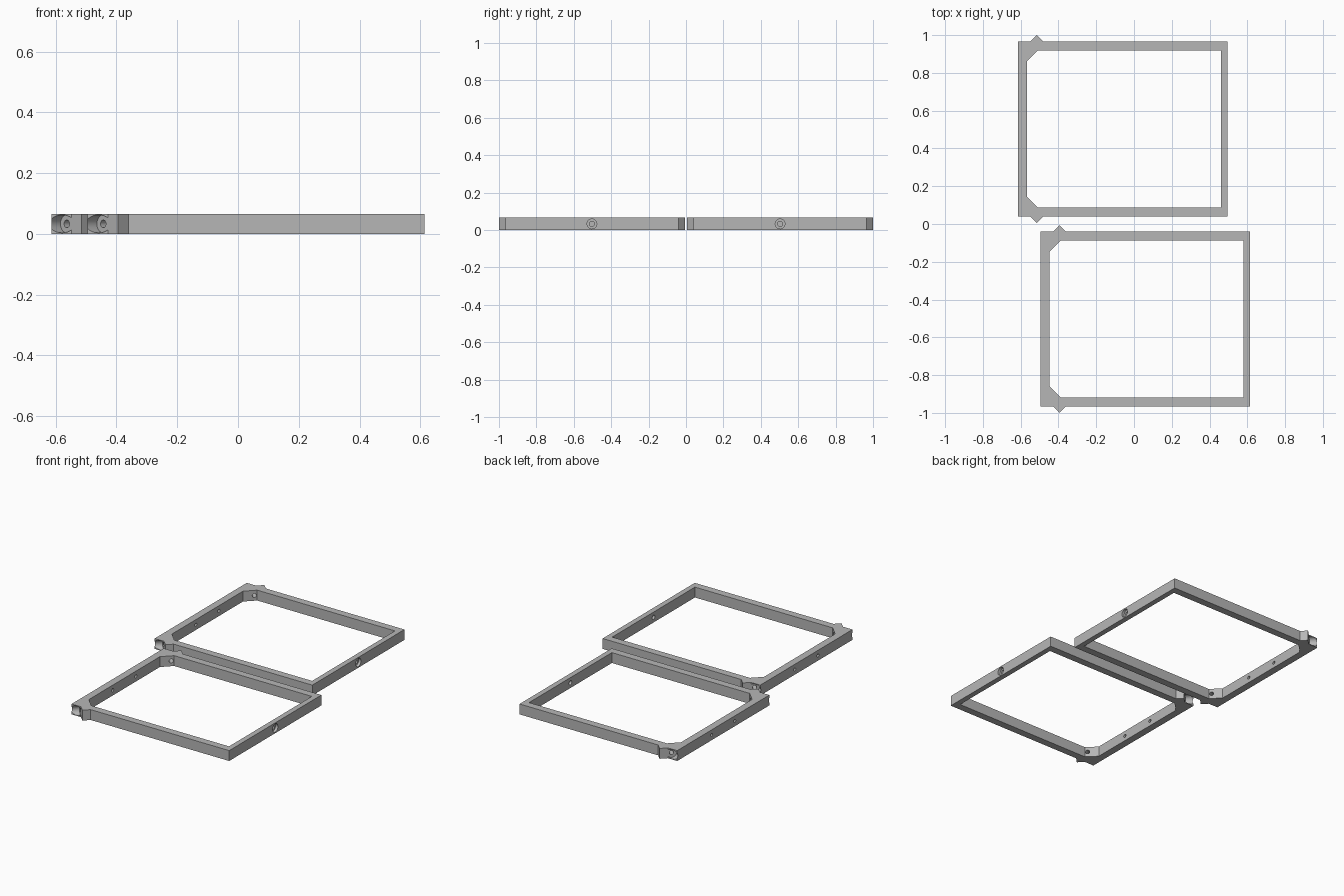
import bpy
import bmesh
from math import pi, sqrt
from mathutils import Vector

if "Cube" in bpy.data.objects:
    bpy.data.objects.remove(bpy.data.objects["Cube"], do_unlink=True)

HEIGHT = 0.066
LENGTH = 1.109        # along x
HALF = 0.463          # half width along y
WALL = 0.047          # side and left rails
THIN = 0.034          # right rail, also how far the corner lugs stick out
CHAMFER = 0.059
LUG_X = 0.10          # lug tip, measured from the left edge
MID_Z = HEIGHT / 2

grey = bpy.data.materials.new("Mid grey")
grey.use_nodes = True
colour = (0.47, 0.47, 0.47, 1)
grey.diffuse_color = colour
grey.node_tree.nodes["Principled BSDF"].inputs["Base Color"].default_value = colour


def add_object(name, bm):
    bmesh.ops.recalc_face_normals(bm, faces=bm.faces)
    mesh = bpy.data.meshes.new(name)
    bm.to_mesh(mesh)
    bm.free()
    mesh.materials.append(grey)
    obj = bpy.data.objects.new(name, mesh)
    bpy.context.collection.objects.link(obj)
    return obj


def prism(name, half_outline, z0, z1):
    """Mirror a half outline across y = 0 and extrude it upwards."""
    outline = half_outline + [(x, -y) for x, y in reversed(half_outline)]
    bm = bmesh.new()
    face = bm.faces.new([bm.verts.new((x, y, z0)) for x, y in outline])
    top = bmesh.ops.extrude_face_region(bm, geom=[face])["geom"]
    verts = [v for v in top if isinstance(v, bmesh.types.BMVert)]
    bmesh.ops.translate(bm, verts=verts, vec=(0, 0, z1 - z0))
    return add_object(name, bm)


def rod(start, end, radius):
    """Round cutter between two points."""
    start, end = Vector(start), Vector(end)
    axis = end - start
    bm = bmesh.new()
    bmesh.ops.create_cone(bm, cap_ends=True, segments=40, radius1=radius,
                          radius2=radius, depth=axis.length)
    obj = add_object("hole_cutter", bm)
    turn = axis.to_track_quat('Z', 'Y').to_matrix().to_4x4()
    turn.translation = (start + end) / 2
    obj.data.transform(turn)
    return obj


def cut(obj, cutters):
    """Subtract every cutter, bake the result and discard the cutters."""
    for cutter in cutters:
        cutter.hide_render = True
        mod = obj.modifiers.new("cut", 'BOOLEAN')
        mod.operation = 'DIFFERENCE'
        mod.solver = 'EXACT'
        mod.object = cutter
    bpy.context.view_layer.update()
    depsgraph = bpy.context.evaluated_depsgraph_get()
    baked = bpy.data.meshes.new_from_object(obj.evaluated_get(depsgraph))
    obj.modifiers.clear()
    obj.data = baked
    for cutter in cutters:
        bpy.data.objects.remove(cutter, do_unlink=True)


# Frame body with a pointed lug near each left corner
frame = prism("back_frame", [
    (0, HALF), (LUG_X - THIN, HALF), (LUG_X, HALF + THIN),
    (LUG_X + THIN, HALF), (LENGTH, HALF)], 0, HEIGHT)

# Window opening with chamfered left corners
inner = HALF - WALL
cutters = [prism("opening_cutter", [
    (WALL, inner - CHAMFER), (WALL + CHAMFER, inner),
    (LENGTH - THIN, inner)], -0.1, HEIGHT + 0.1)]

# Diagonal screw bores through the left corners, with recessed heads
for side in (1, -1):
    def along(t):
        return (0.051 + t, side * (HALF - 0.0155 - t), MID_Z)
    cutters.append(rod(along(-0.1), along(0), 0.0295))
    cutters.append(rod(along(-0.1), along(0.09), 0.0125))

# Two small through holes in the left rail
for y in (-0.116, 0.116):
    cutters.append(rod((-0.05, y, MID_Z), (WALL + 0.05, y, MID_Z), 0.010))

# Recessed screw hole in the middle of the right rail
cutters.append(rod((LENGTH - 0.017, 0, MID_Z), (LENGTH + 0.05, 0, MID_Z), 0.026))
cutters.append(rod((LENGTH - 0.08, 0, MID_Z), (LENGTH + 0.05, 0, MID_Z), 0.0135))

cut(frame, cutters)

# Smooth bores, sharp edges
bpy.ops.object.select_all(action='DESELECT')
frame.select_set(True)
bpy.context.view_layer.objects.active = frame
bpy.ops.object.shade_smooth_by_angle(angle=pi / 6)

# Second frame, set in front and shifted sideways
front = bpy.data.objects.new("front_frame", frame.data.copy())
bpy.context.collection.objects.link(front)
frame.location = (-0.6145, 0.503, 0)
front.location = (-0.4945, -0.503, 0)
